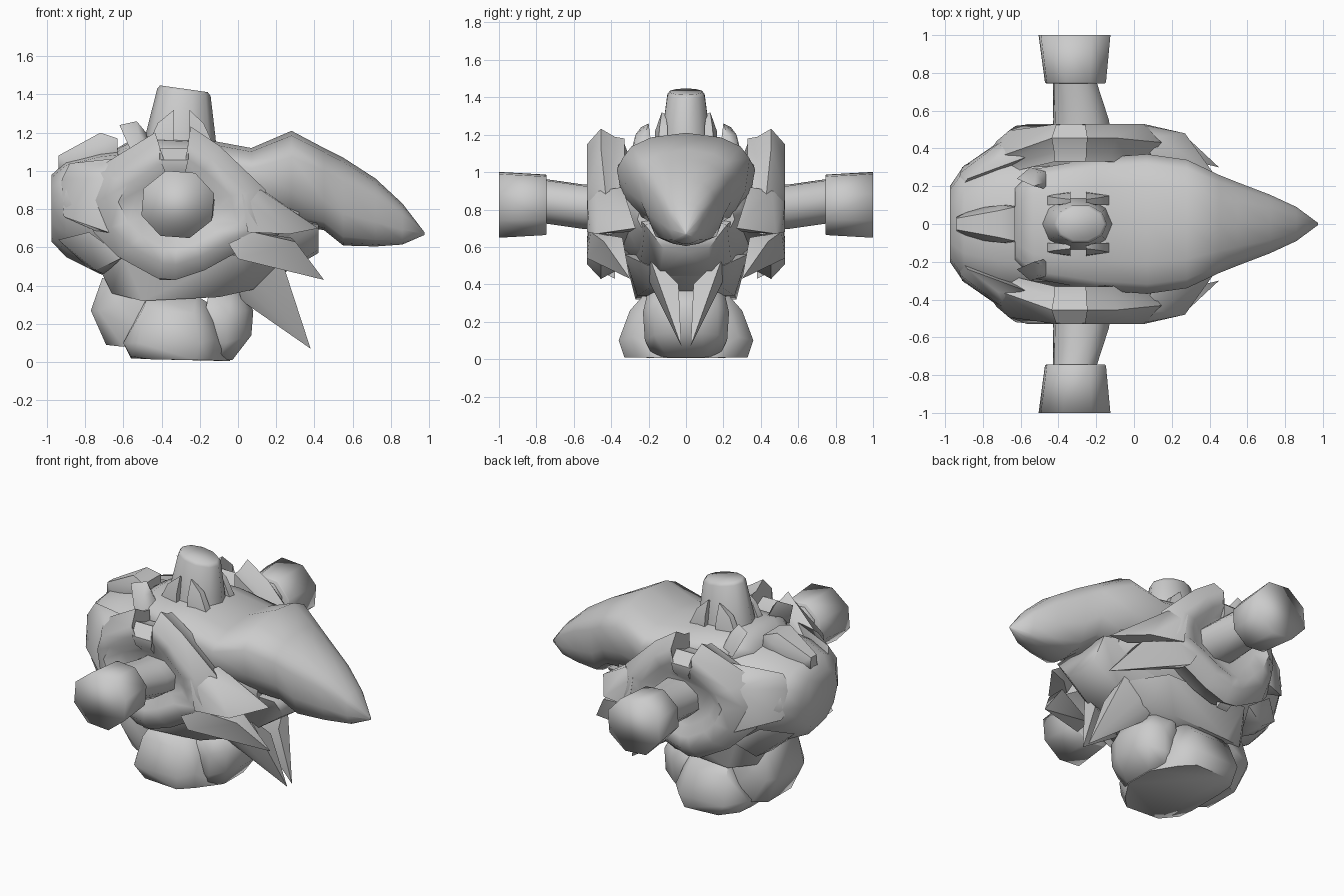
import bpy, bmesh, math
from mathutils import Vector

grey = bpy.data.materials.new("hull_grey")
grey.diffuse_color = (0.6, 0.6, 0.6, 1)


def finish(name, bm, mirror=False, angle=60):
    bmesh.ops.recalc_face_normals(bm, faces=bm.faces)
    me = bpy.data.meshes.new(name)
    bm.to_mesh(me)
    bm.free()
    ob = bpy.data.objects.new(name, me)
    bpy.context.collection.objects.link(ob)
    me.materials.append(grey)
    bpy.ops.object.select_all(action='DESELECT')
    ob.select_set(True)
    bpy.context.view_layer.objects.active = ob
    bpy.ops.object.shade_smooth_by_angle(angle=math.radians(angle))
    if mirror:
        m = ob.modifiers.new("mirror", 'MIRROR')
        m.use_axis = (False, True, False)
        m.use_mirror_merge = False
    return ob


def loft(name, rings, mirror=False, angle=60):
    """Skin a row of equal-length point rings and cap both ends."""
    bm = bmesh.new()
    rows = [[bm.verts.new(p) for p in r] for r in rings]
    n = len(rows[0])
    for a, b in zip(rows, rows[1:]):
        for i in range(n):
            j = (i + 1) % n
            bm.faces.new((a[i], a[j], b[j], b[i]))
    bm.faces.new(rows[0])
    bm.faces.new(rows[-1])
    return finish(name, bm, mirror, angle)


def hull(name, pts, mirror=False, both=False, angle=60):
    """Convex solid round a few points; both=True adds the -y twins."""
    bm = bmesh.new()
    pts = list(pts) + ([(x, -y, z) for x, y, z in pts if y] if both else [])
    vs = [bm.verts.new(p) for p in pts]
    r = bmesh.ops.convex_hull(bm, input=vs)
    junk = {v for v in r["geom_interior"] + r["geom_unused"]
            if isinstance(v, bmesh.types.BMVert)}
    bmesh.ops.delete(bm, geom=list(junk), context='VERTS')
    return finish(name, bm, mirror, angle)


def section(x, hw, zb, zt, prof):
    """Symmetric cross-section from a half profile running bottom to top."""
    half = [(u * hw, zb + v * (zt - zb)) for u, v in prof]
    ring = half + [(-y, z) for y, z in half[-2:0:-1]]
    return [(x, y, z) for y, z in ring]


def octagon(y, cx, cz, rx, rz, n=8, turn=0.4):
    return [(cx + rx * math.cos(2 * math.pi * (i + turn) / n), y,
             cz + rz * math.sin(2 * math.pi * (i + turn) / n)) for i in range(n)]


# main body
round_prof = [(0, 0), (.42, .06), (.8, .26), (1, .55), (.9, .82), (.5, .96), (0, 1)]
body = [(-.975, .2, .63, .98), (-.9, .31, .55, 1.05), (-.72, .39, .46, 1.1),
        (-.4, .42, .40, 1.14), (-.05, .41, .40, 1.11), (.15, .34, .46, 1.02),
        (.32, .26, .56, .9)]
loft("body", [section(*s, round_prof) for s in body])

# long nose running back over the body as a hood
nose_prof = [(0, 0), (.4, .03), (.74, .1), (.93, .36), (1, .72), (.86, .85), (.55, .95), (0, 1)]
nose = [(-.63, .19, 1.0, 1.12), (-.53, .29, .9, 1.18), (-.2, .35, .8, 1.17),
        (.07, .37, .74, 1.12), (.28, .34, .72, 1.21), (.45, .26, .69, 1.12),
        (.55, .22, .61, 1.07), (.72, .155, .605, .96), (.86, .09, .615, .83),
        (.975, .005, .665, .68)]
loft("nose", [section(*s, nose_prof) for s in nose], angle=70)

# chin block below the nose
hull("chin", [(.42, .22, .72), (.42, .12, .59), (.42, 0, .57), (.23, .14, .46),
              (0, .25, .42), (0, .3, .78), (.4, .1, .74)], both=True)

# side shields: notched outline with a sharp standing rim, dished round the arm
outline = [(-.43, 1.19), (-.43, 1.11), (-.25, 1.11), (-.25, 1.22), (-.1, 1.12),
           (.13, .9), (.15, .8), (.2, .67), (.02, .6), (-.18, .49), (-.33, .44),
           (-.42, .45), (-.62, .56), (-.74, .68), (-.82, .85), (-.74, 1.0)]


def shield_ring(y, s):
    pts = [(-.31 + (x + .31) * s, .82 + (z - .82) * s) for x, z in outline]
    # sides sweep inwards toward the rear and slightly toward the front
    return [(x, y - max(0, -.62 - x) * .85 - max(0, x - .05) * .25, z) for x, z in pts]


loft("side_shield", [shield_ring(.33, .9), shield_ring(.38, .92), shield_ring(.455, 1.03),
                     shield_ring(.53, .82), shield_ring(.525, .62), shield_ring(.48, .46)],
     True, 50)

# lug under each shield
hull("shield_lug", [(x, y, z) for x in (-.41, -.33) for y, z in
                    ((.38, .43), (.46, .47), (.38, .55), (.48, .55))], True)

# forward shield spike
hull("shield_spike", [(-.05, .53, .62), (.08, .51, .68), (.3, .44, .63), (.45, .3, .43),
                      (.22, .38, .55), (0, .42, .56), (.28, .34, .65), (0, .53, .54)], True)
hull("shield_front_plate", [(.02, .53, .88), (.12, .46, .9), (.27, .48, .67), (.3, .3, .68),
                            (.05, .53, .68), (.42, .27, .7), (.1, .34, .92)], True)

# rear cheek plates
hull("rear_cheek", [(-.92, .27, .96), (-.91, .3, .76), (-.68, .46, .68), (-.67, .46, .96),
                    (-.88, .24, 1.04), (-.72, .36, 1.04), (-.94, .16, .86),
                    (-.5, .38, 1.08), (-.55, .42, .6)], True)
hull("rear_lower_panel", [(-.94, .2, .64), (-.78, .34, .68), (-.74, .32, .48),
                          (-.70, .16, .46), (-.78, .2, .49), (-.6, .36, .55)], True)

# arms and flared octagonal cannons
loft("arm", [octagon(.44, -.275, .81, .165, .125), octagon(.55, -.28, .815, .155, .125),
             octagon(.76, -.315, .845, .12, .125)], True)
loft("cannon", [octagon(.745, -.31, .825, .165, .165), octagon(.75, -.31, .825, .17, .17),
                octagon(1, -.315, .825, .2, .185)], True, 130)

# tilted turret on top
turret = []
for cx, cz, rx, ry, tilt in ((-.305, 1.05, .2, .16, 0), (-.3, 1.2, .18, .135, -.02),
                            (-.283, 1.41, .14, .105, -.14), (-.283, 1.43, .125, .09, -.14)):
    turret.append([(cx + rx * math.cos(t), ry * math.sin(t), cz + tilt * rx * math.cos(t))
                   for t in [2 * math.pi * k / 10 for k in range(10)]])
loft("turret", turret)

# four curved fins leaning in round the turret
for x0, x1, x2 in ((-.47, -.42, -.335), (-.13, -.18, -.255)):
    hull("turret_fin", [(x0, .1, 1.14), (x0, .15, 1.14), (x2, .1, 1.14), (x2, .17, 1.14),
                        (x1, .14, 1.25), (x2, .13, 1.32), (x2, .11, 1.31), (x1, .1, 1.25),
                        (x2, .165, 1.22)], True)

# rear dorsal ridge and its side fins
hull("dorsal_ridge", [(-.94, .03, 1.08), (-.94, .04, .98), (-.86, .08, 1.02), (-.72, .07, 1.2),
                      (-.70, .1, 1.14), (-.63, .09, 1.17), (-.63, .1, 1.0)], both=True)
hull("dorsal_fin", [(-.62, .24, 1.24), (-.53, .2, 1.26), (-.48, .22, 1.2), (-.46, .28, 1.1),
                    (-.55, .3, 1.08), (-.52, .27, 1.2), (-.45, .18, 1.1)], True)

# hips
hull("hips", [(-.72, .16, .48), (-.66, .2, .36), (-.5, .27, .32), (-.1, .26, .34),
              (.2, .2, .5), (.08, .2, .38), (-.6, .32, .56), (0, .33, .56)], both=True)

# rear thruster
hull("rear_thruster", [(-.71, .16, .44), (-.77, .14, .27), (-.73, .2, .27), (-.69, .12, .09),
                       (-.6, .16, .08), (-.45, .22, .12), (-.5, .22, .4), (-.62, .22, .3)],
     both=True)

# rounded feet joined into one base
hull("foot_base", [(-.56, .12, .02), (-.56, .24, .03), (-.46, .32, .015), (-.22, .33, .01),
                   (-.14, .25, .01), (-.04, .1, .005), (-.6, .2, .1), (-.52, .35, .1),
                   (-.2, .36, .1), (-.12, .28, .12), (-.5, .29, .27), (-.23, .3, .26),
                   (-.47, .22, .35), (-.22, .22, .35), (-.14, .15, .3)], both=True, angle=60)

# front ball of the base
hull("base_ball", [(.08, .07, .27), (.07, .08, .14), (.04, .17, .27), (.03, .17, .13),
                   (-.03, .1, .01), (-.05, .23, .25), (-.06, .22, .1), (-.1, .18, .02),
                   (.03, .08, .36), (-.03, .17, .37), (-.15, .2, .38), (-.2, .2, .1)],
     both=True, angle=70)

# twin blades hanging forward from a shared root
hull("front_blade", [(-.02, .21, .44), (.24, .16, .45), (.27, .04, .40), (.38, .025, .07),
                     (.02, .13, .32), (.14, .18, .38), (0, .26, .55), (.22, .2, .56)], True)
